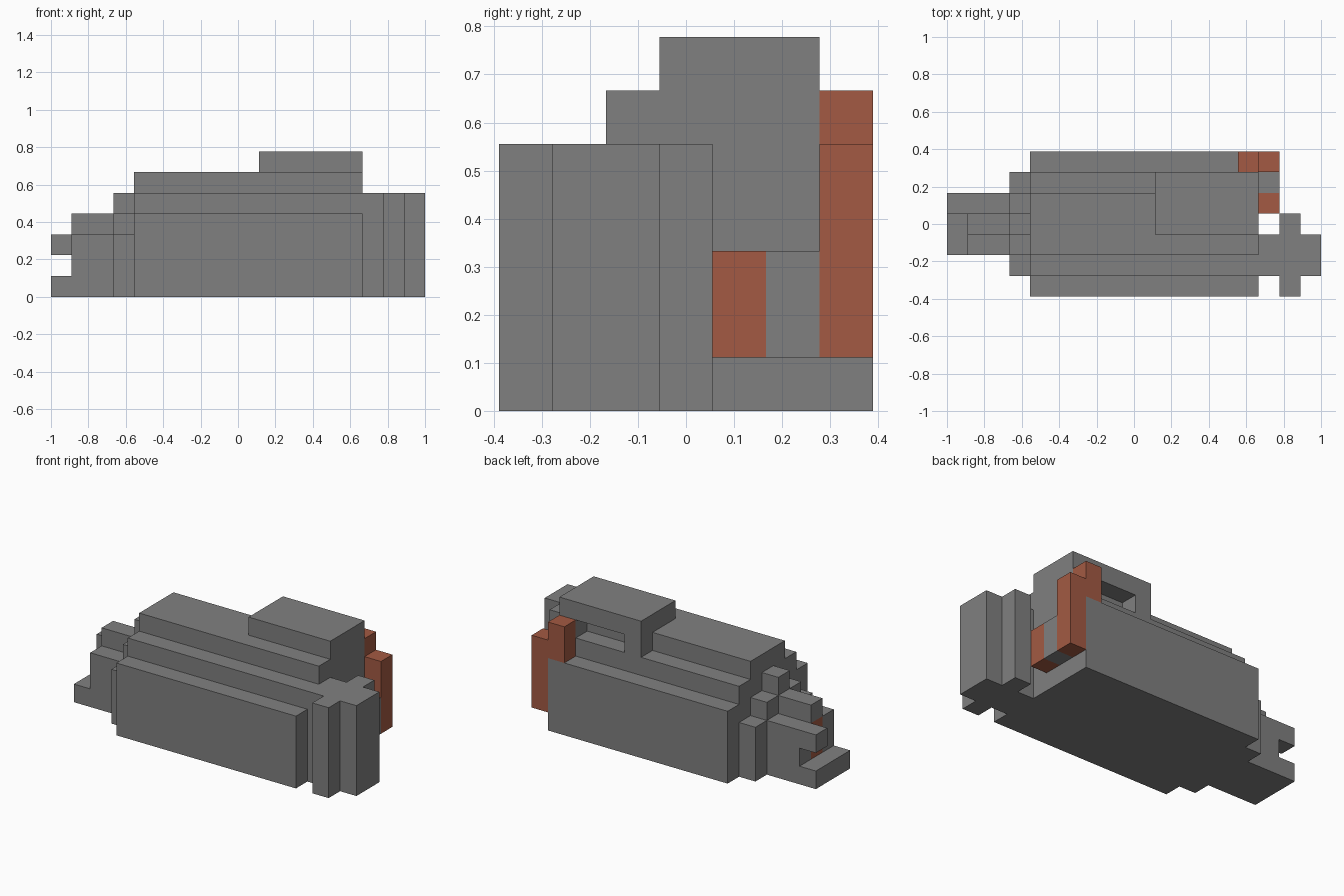
import bpy
import bmesh
from itertools import product
from mathutils import Vector

if "Cube" in bpy.data.objects:
    bpy.data.objects.remove(bpy.data.objects["Cube"])

UNIT = 1 / 9                     # edge of one block
ORIGIN = Vector((9, 3.5, 0))     # grid point that sits at the centre of the base


def make_material(name, colour):
    mat = bpy.data.materials.new(name)
    mat.use_nodes = True
    mat.diffuse_color = (*colour, 1)
    mat.node_tree.nodes["Principled BSDF"].inputs["Base Color"].default_value = (*colour, 1)
    return mat


grey = make_material("stone grey", (0.216, 0.216, 0.216))
rust = make_material("rust brown", (0.366, 0.102, 0.056))

# Each part: name, material, boxes as (x range, y range, z range) in blocks
PARTS = [
    # Long body with a lower panel on either side and a raised deck
    ("body", grey, [((4, 15), (1, 6), (0, 5))]),
    ("front_panel", grey, [((4, 15), (0, 1), (0, 4))]),
    ("back_panel", grey, [((4, 15), (6, 7), (0, 4))]),
    ("upper_deck", grey, [((4, 15), (2, 5), (5, 6))]),
    # Raised block, carried at the back by two posts with a gap between
    ("top_block", grey, [((10, 15), (3, 6), (6, 7))]),
    ("top_block_posts", grey, [((10, 11), (5, 6), (5, 6)), ((14, 15), (5, 6), (5, 6))]),
    # Cross-shaped end plate
    ("end_cross", grey, [((15, 18), (1, 3), (0, 5)), ((16, 17), (0, 4), (0, 5))]),
    # Rust details at the back corner
    ("corner_post", rust, [((14, 15), (6, 7), (4, 6)), ((15, 16), (6, 7), (1, 5))]),
    ("corner_link", grey, [((15, 16), (5, 6), (1, 3))]),
    ("corner_peg", rust, [((15, 16), (4, 5), (1, 3))]),
    # Stepped collar and narrow nose
    ("collar", grey, [((3, 4), (1, 6), (0, 3)), ((3, 4), (2, 5), (3, 4)),
                      ((3, 4), (3, 4), (4, 5))]),
    ("nose", grey, [((1, 3), (2, 5), (0, 3)), ((1, 3), (3, 4), (3, 4))]),
    ("nose_lip", grey, [((0, 1), (2, 5), (0, 1))]),
    ("nose_prong", grey, [((0, 1), (4, 5), (2, 3))]),
    ("nose_core", rust, [((1, 2), (3, 4), (1, 3))]),
]

# Fill the block grid; later parts replace earlier ones
cells = {}
for name, _, boxes in PARTS:
    for box in boxes:
        for cell in product(*(range(*span) for span in box)):
            cells[cell] = name


def build_part(name, mat):
    """Mesh of the exposed sides of a part, with flat areas merged."""
    bm = bmesh.new()
    verts = {}

    def vert(point):
        key = tuple(point)
        if key not in verts:
            verts[key] = bm.verts.new((Vector(key) - ORIGIN) * UNIT)
        return verts[key]

    for cell in [c for c, owner in cells.items() if owner == name]:
        for axis, side in product(range(3), (0, 1)):
            neighbour = list(cell)
            neighbour[axis] += 2 * side - 1
            if tuple(neighbour) in cells:
                continue
            corners = []
            for u, v in ((0, 0), (1, 0), (1, 1), (0, 1)):
                point = list(cell)
                point[axis] += side
                point[(axis + 1) % 3] += u
                point[(axis + 2) % 3] += v
                corners.append(vert(point))
            bm.faces.new(corners if side else corners[::-1])

    bmesh.ops.dissolve_limit(bm, angle_limit=0.01, verts=bm.verts[:], edges=bm.edges[:])
    mesh = bpy.data.meshes.new(name)
    bm.to_mesh(mesh)
    bm.free()
    mesh.materials.append(mat)
    bpy.context.collection.objects.link(bpy.data.objects.new(name, mesh))


for name, mat, _ in PARTS:
    build_part(name, mat)
